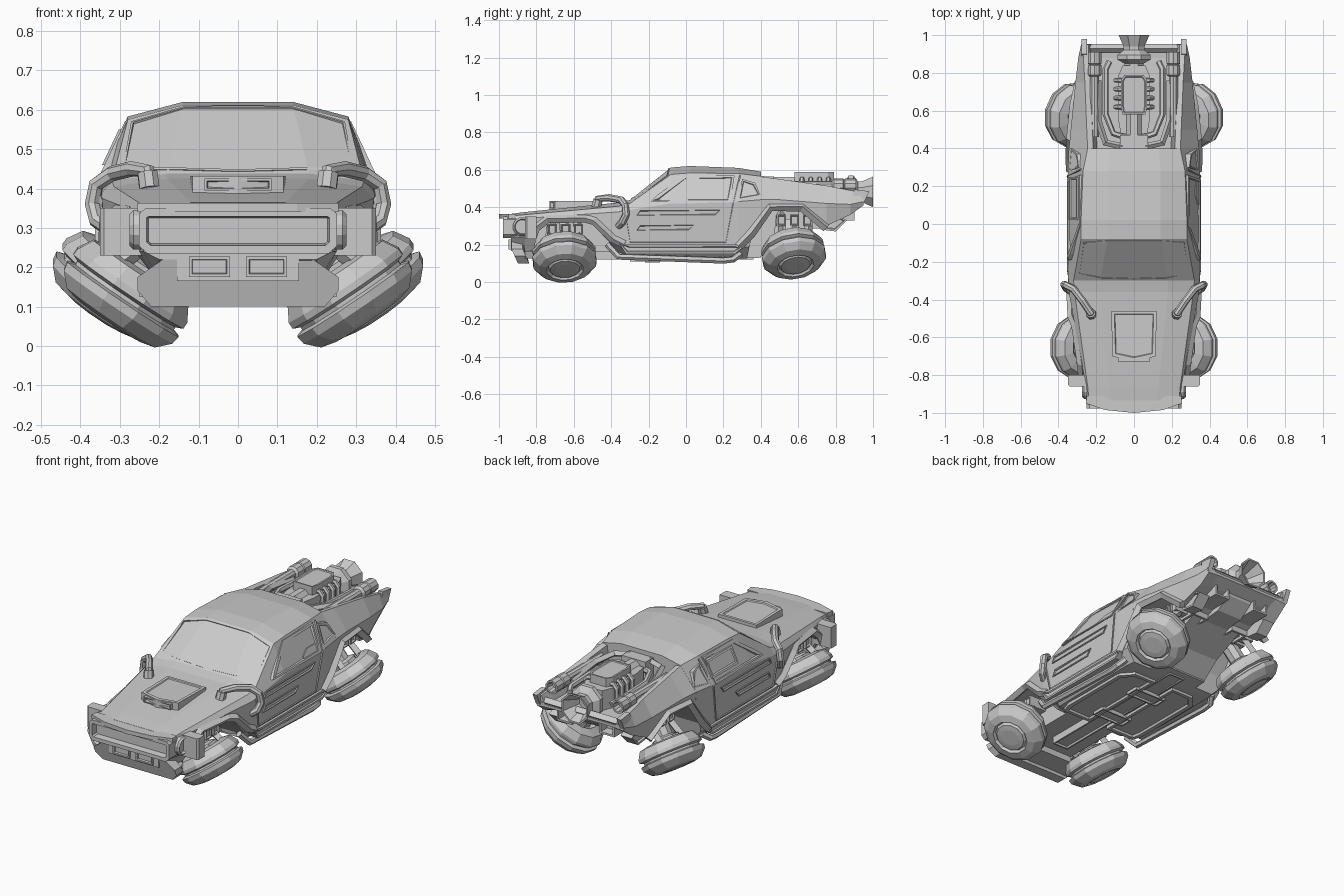
import bpy, bmesh
from math import sin, cos, pi, radians
from mathutils import Matrix, Vector


def finish(name, bm, mirror=False):
    bmesh.ops.recalc_face_normals(bm, faces=bm.faces[:])
    for f in bm.faces:
        f.smooth = False
    me = bpy.data.meshes.new(name)
    bm.to_mesh(me)
    bm.free()
    ob = bpy.data.objects.new(name, me)
    bpy.context.collection.objects.link(ob)
    if mirror:
        ob.modifiers.new("mirror", 'MIRROR').use_mirror_merge = False
    return ob


def side(y, z):
    """Half width of the cabin side at height z."""
    return .35 - (z - .42) * .47 if z > .42 else .35 - (.42 - z) * .063


def prism(name, pts, axis, a, b, inset=0, depth=0, mirror=False, skin=False):
    """Extrude a 2D polygon along an axis; the cap at b can be inset and sunk."""
    put = {'x': lambda p, c: (c, p[0], p[1]), 'y': lambda p, c: (p[0], c, p[1]),
           'z': lambda p, c: (p[0], p[1], c)}[axis]
    bm = bmesh.new()
    A = [bm.verts.new(put(p, a)) for p in pts]
    B = [bm.verts.new(put(p, b)) for p in pts]
    bm.faces.new(A)
    cap = bm.faces.new(B)
    for i in range(len(pts)):
        j = (i + 1) % len(pts)
        bm.faces.new((A[i], A[j], B[j], B[i]))
    bmesh.ops.recalc_face_normals(bm, faces=bm.faces[:])
    if inset:
        bmesh.ops.inset_individual(bm, faces=[cap], thickness=inset)
        bmesh.ops.inset_individual(bm, faces=[cap], thickness=.005, depth=-depth)
    if skin:
        for v in bm.verts:
            v.co.x += side(v.co.y, v.co.z)
    return finish(name, bm, mirror)


def rect(x0, x1, y0, y1):
    return [(x0, y0), (x1, y0), (x1, y1), (x0, y1)]


def lathe(name, prof, n, mat, mirror=False):
    """Revolve (radius, height) points around local z, then place by mat."""
    bm = bmesh.new()
    rings = [[bm.verts.new(mat @ Vector((r * cos(2 * pi * (k + .5) / n), r * sin(2 * pi * (k + .5) / n), h)))
              for k in range(n)] for r, h in prof]
    for r0, r1 in zip(rings, rings[1:]):
        for k in range(n):
            bm.faces.new((r0[k], r0[(k + 1) % n], r1[(k + 1) % n], r1[k]))
    bm.faces.new(rings[0])
    bm.faces.new(rings[-1])
    return finish(name, bm, mirror)


def tube(name, pts, r, res=1, mirror=True):
    """Sweep a small round or square section along a path."""
    cu = bpy.data.curves.new(name, 'CURVE')
    cu.dimensions, cu.bevel_depth, cu.bevel_resolution, cu.use_fill_caps = '3D', r, res, True
    sp = cu.splines.new('POLY')
    sp.points.add(len(pts) - 1)
    for p, co in zip(sp.points, pts):
        p.co = (*co, 1)
    tmp = bpy.data.objects.new(name, cu)
    bm = bmesh.new()
    bm.from_mesh(bpy.data.meshes.new_from_object(tmp))
    bpy.data.objects.remove(tmp)
    return finish(name, bm, mirror)


def loft(name, stations):
    """Skin symmetric cross-sections: (y, half-outline from floor to top)."""
    bm = bmesh.new()
    rings = []
    for y, half in stations:
        full = half + [(-x, z) for x, z in reversed(half)]
        rings.append([bm.verts.new((x, y, z)) for x, z in full])
    n = len(rings[0])
    for r0, r1 in zip(rings, rings[1:]):
        for k in range(n):
            bm.faces.new((r0[k], r0[(k + 1) % n], r1[(k + 1) % n], r1[k]))
    bm.faces.new(rings[0])
    bm.faces.new(rings[-1])
    return finish(name, bm)


def pairs(row):
    return list(zip(row[0::2], row[1::2]))


# Main shell: nose, bonnet, windscreen and roof
body = loft("body_shell", [(r[0], pairs(r[1:])) for r in (
    (-.935, .20, .22, .24, .24, .245, .33, .238, .353, .12, .364),
    (-.86, .20, .16, .25, .24, .255, .34, .245, .36, .13, .374),
    (-.36, .22, .16, .33, .21, .345, .375, .315, .405, .18, .425),
    (-.30, .27, .13, .335, .19, .348, .385, .32, .42, .18, .438),
    (-.08, .28, .125, .335, .18, .35, .42, .28, .575, .14, .612),
    (.02, .28, .125, .335, .18, .35, .42, .28, .583, .14, .62),
    (.28, .28, .125, .335, .18, .35, .43, .27, .58, .14, .61),
    (.40, .26, .13, .325, .20, .345, .44, .245, .565, .13, .59))])

# Rear shell: side fins around an open engine bay
rear = loft("rear_shell", [(r[0], pairs(r[1:9]) + [(r[7] - .03, r[8] - .005), (r[7] - .05, r[9])]) for r in (
    (.39, .26, .13, .325, .20, .345, .44, .245, .565, .43),
    (.50, .22, .22, .32, .26, .335, .44, .25, .55, .43),
    (.75, .20, .33, .29, .30, .31, .42, .26, .515, .43),
    (.88, .19, .38, .272, .36, .295, .415, .268, .49, .425),
    (.95, .20, .415, .27, .41, .28, .43, .272, .48, .43))])

# Wheel arch cutters
arches = {"front": [(-.83, .0), (-.80, .26), (-.75, .33), (-.52, .33), (-.38, .18), (-.35, .0)],
          "rear": [(.30, .0), (.35, .24), (.45, .39), (.62, .39), (.75, .27), (.78, .0)]}
for tag, pts in arches.items():
    cut = prism(tag + "_arch_cutter", pts, 'x', .16, .6, mirror=True)
    cut.hide_render = True
    cut.display_type = 'WIRE'
    for ob in ((body,) if tag == "front" else (body, rear)):
        m = ob.modifiers.new("arch", 'BOOLEAN')
        m.operation, m.solver, m.object = 'DIFFERENCE', 'EXACT', cut

# Arch flares, sills and side pipes
tube("front_flare", [(.335, -.33, .20), (.335, -.39, .23), (.33, -.49, .325), (.31, -.54, .34),
                     (.28, -.74, .335), (.275, -.80, .29), (.28, -.82, .24)], .022, 0)
tube("rear_flare", [(.335, .28, .19), (.34, .35, .26), (.335, .45, .40), (.318, .62, .40), (.29, .75, .29)], .024, 0)
prism("fender_front", [(.24, -.86), (.34, -.86), (.35, -.85), (.35, -.80), (.24, -.80)], 'z', .23, .35, mirror=True)
prism("sill", [(-.36, .21), (-.32, .15), (.26, .15), (.30, .18), (.27, .2), (-.3, .2)], 'x', .3, .35, .012, .006, True)
tube("side_pipe", [(.30, -.42, .20), (.325, -.36, .135), (.325, .2, .115), (.325, .25, .12), (.30, .29, .15)], .018)

# Windscreen frame and door details
tube("windscreen_frame", [(0, -.29, .444), (.17, -.285, .449), (.29, -.26, .447), (.268, -.1, .567), (.135, -.09, .605),
                          (0, -.09, .606)], .005, 0)
prism("side_window", [(-.19, .43), (-.16, .46), (-.01, .57), (.26, .57), (.235, .425)], 'x', -.03, .008, .018, .012, True, True)
prism("window_latch", [(.10, .45), (.15, .475), (.22, .475), (.22, .44), (.10, .44)], 'x', -.02, .004, mirror=True, skin=True)
for z, y1 in ((.37, .19), (.29, .05)):
    prism("door_slot", [(-.27, z - .018), (y1 - .03, z - .018), (y1, z + .018), (-.25, z + .018)], 'x', -.03, .006, .008, .008, True, True)
prism("quarter_panel", [(.28, .44), (.30, .55), (.37, .53), (.40, .46)], 'x', -.05, .004, .012, .006, True, True)
tube("door_seam", [(side(y, z) + .002, y, z) for y, z in ((.29, .57), (.255, .42), (.215, .21), (-.30, .21), (-.33, .38))], .005, 0)
prism("left_window_pod", rect(.02, .25, .46, .55), 'x', -.02, .014, .015, .006, skin=True).scale.x = -1

# Bonnet: lip, scoop and looping pipes
prism("bonnet_lip", [(-.255, -.95), (-.15, -.985), (0, -1), (.15, -.985), (.255, -.95), (.25, -.91), (-.25, -.91)], 'z', .34, .363)
prism("bonnet_scoop", [(-.12, -.46), (-.115, -.7), (0, -.73), (.115, -.7), (.12, -.46)], 'z', .37, .432, .022, .005)
prism("scoop_mouth", rect(-.085, .085, .395, .425), 'y', -.69, -.728, .008, .02)
tube("bonnet_pipe", [(.225, -.48, .39), (.23, -.47, .445), (.27, -.41, .45), (.32, -.345, .438), (.36, -.325, .41),
                     (.37, -.32, .36), (.36, -.34, .32), (.33, -.36, .30)], .02, 2)
tube("pipe_collar", [(.225, -.48, .40), (.23, -.47, .44)], .027, 2)

# Nose: grille, intakes, bumper, side lamps
prism("grille_frame", [(-.23, .235), (.23, .235), (.252, .255), (.252, .335), (.235, .35), (-.235, .35), (-.252, .335), (-.252, .255)],
      'y', -.9, -.978, .022, .035)
prism("intake_block", rect(-.155, .155, .165, .24), 'y', -.85, -.935)
prism("intake", rect(.02, .125, .175, .228), 'y', -.86, -.948, .012, .03, True)
bumper = prism("bumper", [(-.255, .14), (-.22, .10), (.22, .10), (.255, .14), (.255, .175), (.17, .235), (-.17, .235), (-.255, .175)],
               'y', -.875, -.935)
for v in bumper.data.vertices:
    v.co.y += max(0, .18 - v.co.z) * .45
prism("skid_plate", [(-.25, -.86), (.25, -.86), (.16, -.72), (-.16, -.72)], 'z', .125, .165)
turn_x = Matrix.Rotation(pi / 2, 4, 'Y')
lathe("side_lamp", [(.052, 0), (.052, .065), (.042, .075), (.038, .06)], 12, Matrix.Translation((.2, -.875, .295)) @ turn_x, True)

# Tilted hover wheels with hub, shaft and struts
tyre = [(.08, -.055), (.10, -.08), (.15, -.07), (.174, -.03), (.174, -.012), (.155, -.004), (.155, .006), (.176, .012),
        (.172, .035), (.14, .068), (.10, .078), (.09, .064), (.08, .076), (.05, .08)]
for tag, c, roll in (("front", (.285, -.65, .13), 3), ("rear", (.313, .575, .149), 10)):
    mat = Matrix.Translation(c) @ Matrix.Rotation(radians(roll), 4, 'X') @ Matrix.Rotation(radians(146), 4, 'Y')
    lathe(tag + "_wheel", tyre, 12, mat, True)
    lathe(tag + "_hub_shaft", [(.075, -.05), (.075, -.09), (.045, -.1), (.045, -.2)], 8, mat, True)
    top = .32 if tag == "front" else .37
    for dy in (-.085, .085):
        tube(tag + "_strut", [(c[0] + .03, c[1] + dy, .2), (.22, c[1] + dy * .9, top - .05), (.15, c[1] + dy * .8, top)], .022, 0)
    for k in range(3):
        y = c[1] - .09 + k * .07
        prism(tag + "_arch_block", rect(y, y + .05, top - .07, top - .01), 'x', .15, .27, .008, .01, True)

# Engine block, cover, ribs and intake
prism("engine_block", [(-.07, .48), (.07, .48), (.085, .56), (.085, .78), (.06, .84), (-.06, .84), (-.085, .78), (-.085, .56)],
      'z', .42, .54)
prism("engine_cover", [(-.06, .58), (.06, .58), (.07, .62), (.07, .76), (.05, .79), (-.05, .79), (-.07, .76), (-.07, .62)],
      'z', .53, .588, .01, .004)
for k in range(4):
    y = .62 + k * .047
    tube("engine_rib", [(.05, y, .55), (.08, y, .552), (.098, y, .53), (.098, y, .46)], .013)
back = Matrix.Rotation(-pi / 2, 4, 'X')
lathe("intake_tube", [(.045, 0), (.045, .22)], 8, Matrix.Translation((0, .38, .52)) @ back)
prism("intake_box", rect(-.075, .075, .37, .47), 'z', .44, .565)
tube("bay_rail", [(.13, .86, .49), (.15, .82, .50), (.15, .58, .51), (.11, .48, .52), (.05, .46, .52)], .016)
tube("bay_rim", [(.19, .76, .5), (.19, .55, .525), (.15, .43, .54), (.06, .41, .55)], .018, 0)

# Exhaust nozzle and side thruster tubes
lathe("main_nozzle", [(.05, 0), (.055, .07), (.095, .09), (.095, .115), (.06, .14), (.06, .16), (.088, .22), (.078, .22), (.035, .13)],
      8, Matrix.Translation((0, .78, .482)) @ back)
lathe("side_thruster", [(.025, 0), (.025, .32), (.038, .33), (.038, .38), (.032, .385), (.038, .39), (.038, .45), (.028, .45), (.022, .41)],
      10, Matrix.Translation((.208, .46, .515)) @ back, True)

# Tail: crossbar, bumper and lower vents
tube("tail_crossbar", [(-.25, .93, .44), (.25, .93, .44)], .022, 0, False)
prism("tail_block", [(.68, .30), (.80, .31), (.88, .37), (.90, .42), (.70, .43)], 'x', -.08, .08)
prism("tail_vent", rect(.085, .18, .33, .41), 'y', .74, .90, .015, .05, True)
prism("tail_belly_vent", rect(.085, .19, .60, .72), 'z', .40, .285, .018, .04, True)
prism("tail_foot", [(.72, .28), (.80, .27), (.86, .33), (.80, .36), (.70, .34)], 'x', .19, .26, .012, .01, True)
prism("fin_tip", [(.88, .42), (.95, .42), (.98, .485), (.90, .495)], 'x', .25, .278, mirror=True)

# Underbody trays and spine
prism("belly_tray", [(.06, -.30), (.24, -.30), (.26, -.24), (.26, .18), (.20, .25), (.06, .25)], 'z', .14, .11, .025, .012, True)
prism("belly_spine", [(-.05, -.62), (.05, -.62), (.05, .36), (-.05, .36)], 'z', .17, .12, .012, .01)
for y in (-.18, .1):
    prism("belly_brace", rect(-.1, .1, y - .04, y + .04), 'z', .14, .105, .012, .01)
